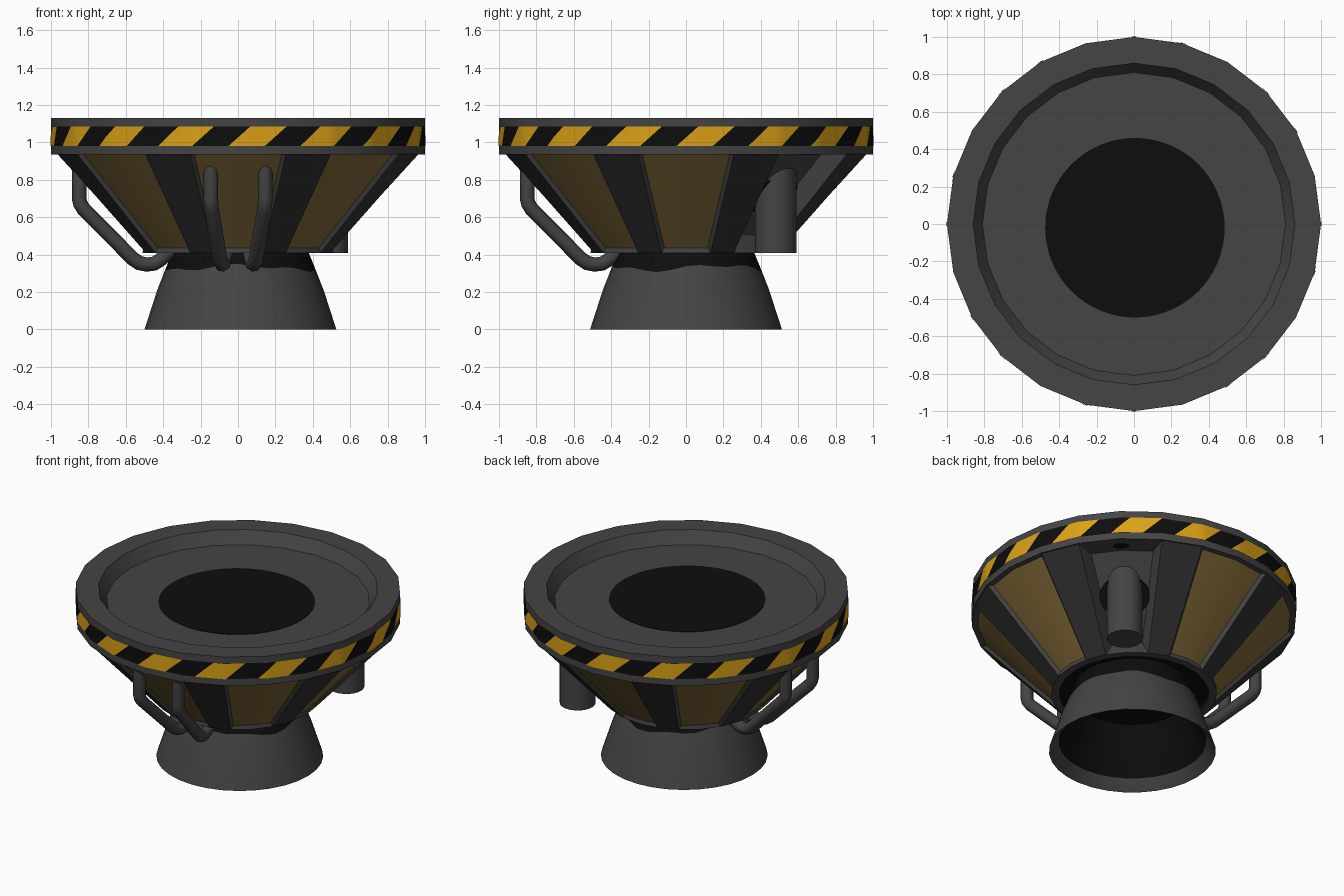
import bpy, bmesh, math
from math import sin, cos, radians, pi
from mathutils import Matrix, Vector

if "Cube" in bpy.data.objects:
    bpy.data.objects.remove(bpy.data.objects["Cube"])


def mat(name, rgb):
    m = bpy.data.materials.new(name)
    m.diffuse_color = (*rgb, 1)
    m.use_nodes = True
    m.node_tree.nodes["Principled BSDF"].inputs["Base Color"].default_value = m.diffuse_color
    return m


GREY, DARK, BLACK, YELLOW, GOLD = range(5)
MATS = [mat("metal grey", (.058, .058, .058)), mat("dark rib grey", (.031, .031, .031)),
        mat("soot black", (.004, .004, .004)), mat("warning yellow", (.72, .36, .008)),
        mat("dull gold", (.21, .135, .038))]


def finish(bm, name, smooth=True):
    me = bpy.data.meshes.new(name)
    bm.to_mesh(me)
    bm.free()
    ob = bpy.data.objects.new(name, me)
    bpy.context.collection.objects.link(ob)
    for m in MATS:
        me.materials.append(m)
    if smooth:
        bpy.ops.object.select_all(action='DESELECT')
        ob.select_set(True)
        bpy.context.view_layer.objects.active = ob
        bpy.ops.object.shade_smooth_by_angle(angle=radians(30))
    return ob


def lathe(profile, mats, n):
    """Closed solid of revolution, one material per profile band."""
    bm = bmesh.new()
    rings = [[bm.verts.new((r * cos(2 * pi * i / n), r * sin(2 * pi * i / n), z))
              for i in range(n)] for r, z in profile]
    for a, b, m in zip(rings, rings[1:], mats):
        for i in range(n):
            j = (i + 1) % n
            bm.faces.new((a[i], a[j], b[j], b[i])).material_index = m
    bmesh.ops.remove_doubles(bm, verts=bm.verts[:], dist=1e-5)
    bmesh.ops.recalc_face_normals(bm, faces=bm.faces[:])
    return bm


# Top ring with shallow dish and black band
bm = lathe([(0, 1.05), (.81, 1.05), (.86, 1.13), (1, 1.13), (1, 1.085), (1, .98), (1, .935), (0, .935)],
           [GREY, GREY, GREY, GREY, BLACK, GREY, GREY], 24)
finish(bm, "top_ring")

# Yellow hazard stripes following the flats of the ring
bm = bmesh.new()


def on_ring(deg, z):
    r = 1.003 * cos(radians(7.5)) / cos(radians(deg % 15 - 7.5))
    return bm.verts.new((r * cos(radians(deg)), r * sin(radians(deg)), z))


COLS, ROWS = 9, 5
for k in range(16):
    grid = [[on_ring(22.5 * k - 3 + 6.75 * j / ROWS + 11.25 * i / COLS, .98 + .105 * j / ROWS)
             for i in range(COLS + 1)] for j in range(ROWS + 1)]
    for j in range(ROWS):
        for i in range(COLS):
            f = bm.faces.new((grid[j][i], grid[j][i + 1], grid[j + 1][i + 1], grid[j + 1][i]))
            f.material_index = YELLOW
finish(bm, "hazard_stripes")

# Conical shell: dark ribs, inset gold panels, one deep bay at the back right
bm = lathe([(0, .94), (.995, .94), (.51, .41), (.46, .41), (.46, .45), (0, .45)],
           [DARK, DARK, GREY, BLACK, BLACK], 24)
slope = [f for f in bm.faces if abs(f.normal.z) < .9 and f.calc_center_median().z > .6]


def azimuth(f):
    c = f.calc_center_median()
    return math.degrees(math.atan2(c.y, c.x))


for k in range(8):
    pair = [f for f in slope if abs((azimuth(f) - 45 * k + 180) % 360 - 180) < 14]
    bay = k == 1
    res = bmesh.ops.inset_region(bm, faces=pair, thickness=.04 if bay else .018,
                                 depth=-.10 if bay else -.02, use_even_offset=True)
    for f in res['faces']:
        f.material_index = GREY
    for f in pair:
        f.material_index = GREY if bay else GOLD
finish(bm, "cone_shell")

# Nozzle with uneven soot at the neck and a hollow black inside
bm = lathe([(0, .455), (.355, .455), (.365, .41), (.398, .33), (.445, .21), (.513, 0),
            (.453, .065), (.335, .38), (0, .38)],
           [BLACK, BLACK, BLACK, GREY, GREY, GREY, BLACK, BLACK], 32)
for v in bm.verts:
    if abs(v.co.z - .33) < .001:
        a = math.atan2(v.co.y, v.co.x)
        dz = .014 * sin(3 * a) + .01 * sin(7 * a + 1)
        s = 1 - .4 * dz / .398
        v.co = Vector((v.co.x * s, v.co.y * s, v.co.z + dz))
finish(bm, "nozzle").location.x = .013


def disc(name, radius, depth, matrix, m, n=48):
    bm = bmesh.new()
    bmesh.ops.create_cone(bm, cap_ends=True, segments=n, radius1=radius, radius2=radius,
                          depth=depth, matrix=matrix)
    for f in bm.faces:
        f.material_index = m
    return finish(bm, name)


# Black disc painted in the dish
disc("dish_centre", .48, .004, Matrix.Translation((.005, -.02, 1.051)), BLACK, 64)

# Canister in the bay, with soot around it and a vent hole above
turn = Matrix.Rotation(radians(45), 4, 'Z')
disc("canister", .11, .51, Matrix.Translation((.477, .48, .665)), GREY, 24)
tilt = Matrix.Rotation(radians(132.5), 4, 'Y')
disc("bay_soot", 1, .05, turn @ Matrix.Translation((.645, 0, .735)) @ tilt
     @ Matrix.Diagonal((.13, .155, 1, 1)), BLACK, 24)
disc("bay_vent", 1, .004, turn @ Matrix.Translation((.91, 0, .934))
     @ Matrix.Diagonal((.03, .05, 1, 1)), BLACK, 20)

# Pipes: two pairs, on the front and on the left
PATH = [(.862, .93), (.862, .70), (.855, .672), (.838, .645), (.57, .378), (.535, .355),
        (.495, .347), (.455, .352), (.425, .37), (.35, .43)]
for side, base in (("front", -90), ("left", 180)):
    for n, off in enumerate((-9.7, 9.7)):
        a = radians(base + off)
        cu = bpy.data.curves.new("pipe", 'CURVE')
        cu.dimensions = '3D'
        cu.bevel_depth = .039
        cu.bevel_resolution = 2
        cu.use_fill_caps = True
        sp = cu.splines.new('POLY')
        sp.points.add(len(PATH) - 1)
        for p, (r, z) in zip(sp.points, PATH):
            p.co = (r * cos(a), r * sin(a), z, 1)
        cu.materials.append(MATS[GREY])
        ob = bpy.data.objects.new(f"{side}_pipe_{n + 1}", cu)
        bpy.context.collection.objects.link(ob)
        bpy.ops.object.select_all(action='DESELECT')
        ob.select_set(True)
        bpy.context.view_layer.objects.active = ob
        bpy.ops.object.convert(target='MESH')
        bpy.ops.object.shade_smooth_by_angle(angle=radians(50))
